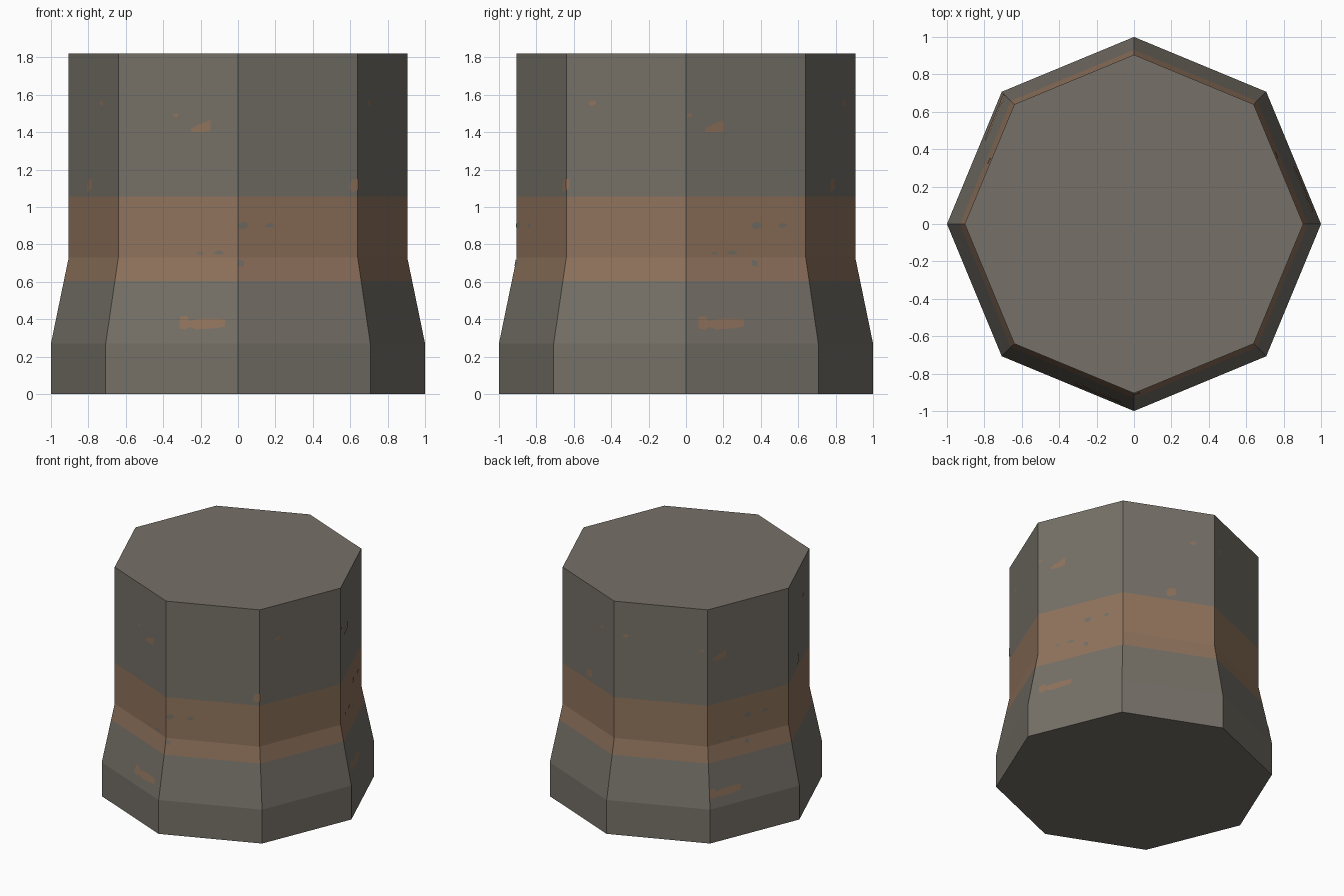
import bpy, bmesh, math
from mathutils import Vector

if "Cube" in bpy.data.objects:
    bpy.data.objects.remove(bpy.data.objects["Cube"])

PROFILE = [(0, 1.0), (0.27, 1.0), (0.605, 0.931), (0.73, 0.905), (1.055, 0.905), (1.82, 0.905)]


def material(name, color):
    m = bpy.data.materials.new(name)
    m.diffuse_color = (*color, 1)
    m.use_nodes = True
    m.node_tree.nodes["Principled BSDF"].inputs["Base Color"].default_value = m.diffuse_color
    return m


grey = material("weathered grey", (0.181, 0.165, 0.138))
rust = material("rust brown", (0.278, 0.172, 0.108))


def radius(z):
    for (z0, r0), (z1, r1) in zip(PROFILE, PROFILE[1:]):
        if z <= z1:
            return r0 + (r1 - r0) * (z - z0) / (z1 - z0)
    return PROFILE[-1][1]


def corner(i, z, r):
    a = math.radians(45 * i)
    return Vector((r * math.cos(a), r * math.sin(a), z))


def finish(bm, name):
    me = bpy.data.meshes.new(name)
    bm.to_mesh(me)
    bm.free()
    me.materials.append(grey)
    me.materials.append(rust)
    ob = bpy.data.objects.new(name, me)
    bpy.context.collection.objects.link(ob)
    return ob


# Eight-sided body with a painted band between heights 0.605 and 1.055
bm = bmesh.new()
rings = [[bm.verts.new(corner(i, z, r)) for i in range(8)] for z, r in PROFILE]
for k, (a, b) in enumerate(zip(rings, rings[1:])):
    for i in range(8):
        j = (i + 1) % 8
        f = bm.faces.new((a[i], a[j], b[j], b[i]))
        f.material_index = 1 if k in (2, 3) else 0
bm.faces.new(rings[0][::-1])
bm.faces.new(rings[-1])
finish(bm, "octagonal_body")

# Chipped paint: columns of (position in sides, low z, high z), plus the colour index
PATCHES = [
    (1, [(5.55, .35, .41), (5.60, .345, .42), (5.63, .36, .39), (5.68, .345, .40),
         (5.80, .35, .405), (5.90, .36, .40)]),
    (1, [(5.61, 1.40, 1.42), (5.69, 1.40, 1.445), (5.77, 1.405, 1.465)]),
    (1, [(5.46, 1.485, 1.495), (5.50, 1.48, 1.50)]),
    (1, [(6.93, 1.09, 1.12), (6.96, 1.08, 1.15), (7.03, 1.10, 1.15)]),
    (1, [(7.19, 1.545, 1.56), (7.22, 1.54, 1.57), (7.25, 1.55, 1.565)]),
    (0, [(6.0, .89, .91), (6.04, .88, .92), (6.08, .895, .915)]),
    (0, [(6.23, .89, .905), (6.26, .89, .915), (6.29, .895, .91)]),
    (0, [(6.0, .685, .72), (6.05, .68, .71)]),
    (0, [(5.80, .75, .76), (5.85, .745, .77), (5.88, .745, .755)]),
    (0, [(5.66, .745, .755), (5.71, .745, .76)]),
]
PERIOD = 8 / math.pi  # the chips repeat around the body, with a seam at the back


def surface(side, p, z):
    r = radius(z) + 0.003
    return corner(side, z, r).lerp(corner(side + 1, z, r), p - side)


def strip(bm, c0, c1, colour):
    side = math.floor((c0[0] + c1[0]) / 2)
    cut = math.floor(c1[0])
    if c0[0] < cut - 1e-6 and c1[0] > cut + 1e-6:  # split where it wraps a corner
        t = (cut - c0[0]) / (c1[0] - c0[0])
        mid = tuple(a + (b - a) * t for a, b in zip(c0, c1))
        mid = (float(cut), mid[1], mid[2])
        strip(bm, c0, mid, colour)
        strip(bm, mid, c1, colour)
        return
    pts = [(c0[0], c0[1]), (c1[0], c1[1]), (c1[0], c1[2]), (c0[0], c0[2])]
    f = bm.faces.new([bm.verts.new(surface(side, p, z)) for p, z in pts])
    f.material_index = colour


bm = bmesh.new()
for colour, cols in PATCHES:
    for n in range(-2, 3):
        moved = [(p + n * PERIOD, lo, hi) for p, lo, hi in cols]
        if moved[0][0] >= 2 and moved[-1][0] <= 10:
            for c0, c1 in zip(moved, moved[1:]):
                strip(bm, c0, c1, colour)
finish(bm, "paint_chips")
